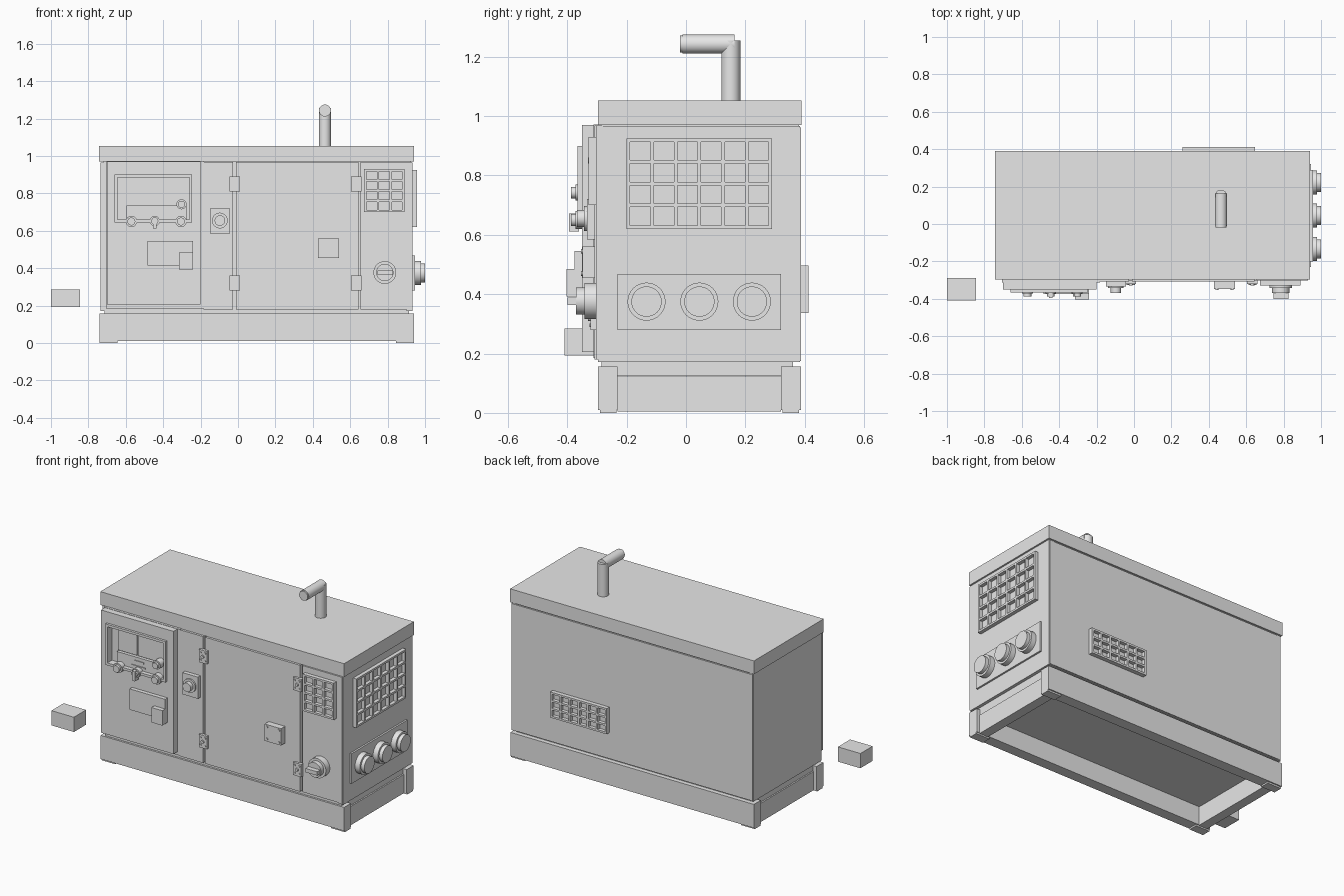
import bpy, bmesh, math
from mathutils import Matrix, Vector

cube = bpy.data.objects.get("Cube")
if cube:
    bpy.data.objects.remove(cube, do_unlink=True)

grey = bpy.data.materials.new("plain grey")
grey.use_nodes = True
COLOUR = (0.8, 0.8, 0.8, 1)
grey.diffuse_color = COLOUR
grey.node_tree.nodes["Principled BSDF"].inputs["Base Color"].default_value = COLOUR


def frame(u, v, w):
    return Matrix((u, v, w)).transposed().to_4x4()


# Working planes: u runs across, v runs up, w points outwards
FRONT = frame((1, 0, 0), (0, 0, 1), (0, -1, 0))
END = frame((0, 1, 0), (0, 0, 1), (1, 0, 0))
BACK = frame((-1, 0, 0), (0, 0, 1), (0, 1, 0))
TOP = Matrix.Identity(4)


def finish(name, bm, plane, smooth=False):
    bm.transform(plane)
    bmesh.ops.recalc_face_normals(bm, faces=bm.faces)
    mesh = bpy.data.meshes.new(name)
    bm.to_mesh(mesh)
    bm.free()
    mesh.materials.append(grey)
    obj = bpy.data.objects.new(name, mesh)
    bpy.context.collection.objects.link(obj)
    if smooth:
        bpy.ops.object.select_all(action="DESELECT")
        obj.select_set(True)
        bpy.context.view_layer.objects.active = obj
        bpy.ops.object.shade_smooth_by_angle(angle=math.radians(35))
    return obj


def plate(name, plane, us, vs, w0, w1, pocket=0):
    """Slab from w0 to w1; odd cells of the us/vs layout become pockets."""
    bm = bmesh.new()
    grid = [[bm.verts.new((u, v, w1)) for v in vs] for u in us]
    cells = []
    for i in range(len(us) - 1):
        for j in range(len(vs) - 1):
            f = bm.faces.new((grid[i][j], grid[i + 1][j], grid[i + 1][j + 1], grid[i][j + 1]))
            if i % 2 and j % 2:
                cells.append(f)
    bm.normal_update()
    rim = [e for e in bm.edges if e.is_boundary]
    side = bmesh.ops.extrude_edge_only(bm, edges=rim)["geom"]
    for v in side:
        if isinstance(v, bmesh.types.BMVert):
            v.co.z = w0
    bmesh.ops.holes_fill(bm, edges=[e for e in bm.edges if e.is_boundary], sides=0)
    if pocket and cells:
        bmesh.ops.inset_individual(bm, faces=cells, thickness=0, depth=-pocket)
    return finish(name, bm, plane)


def disc(name, plane, u, v, r, w0, w1, sides=32):
    bm = bmesh.new()
    bmesh.ops.create_cone(bm, cap_ends=True, segments=sides, radius1=r, radius2=r, depth=w1 - w0,
                          matrix=Matrix.Translation((u, v, (w0 + w1) / 2)))
    return finish(name, bm, plane, True)


def bars(start, end, count, bar=0.012):
    """Alternating bar and opening edges for a grille."""
    size = (end - start - bar * (count + 1)) / count
    out = [start]
    for i in range(count):
        a = start + bar + i * (size + bar)
        out += [a, a + size]
    return out + [end]


# Skid base
plate("front_rail", FRONT, (-0.74, 0.94), (0.01, 0.157), 0.23, 0.297)
plate("back_rail", BACK, (-0.94, 0.74), (0.01, 0.157), 0.32, 0.388)
plate("right_cross_beam", END, (-0.23, 0.32), (0.005, 0.122), -0.72, -0.66)
plate("left_cross_beam", END, (-0.23, 0.32), (0.005, 0.122), 0.86, 0.92)
for x in (-0.74, 0.845):
    for y in (-0.29, 0.325):
        plate("foot", TOP, (x, x + 0.095), (y, y + 0.055), 0, 0.01)
plate("floor_plate", TOP, (-0.715, 0.915), (-0.285, 0.36), 0.125, 0.175)

# Cabinet
plate("cabinet", TOP, (-0.72, 0.925), (-0.285, 0.38), 0.172, 0.975)
plate("back_panel", BACK, (-0.93, 0.73), (0.175, 0.962), 0.37, 0.387)
plate("left_end_panel", END, (-0.297, 0.384), (0.172, 0.966), 0.9, 0.934)
plate("right_end_panel", END, (-0.285, 0.384), (0.172, 0.966), -0.735, -0.71)
plate("roof", TOP, (-0.742, 0.94), (-0.297, 0.39), 0.97, 1.053)

# Front doors
plate("narrow_door", FRONT, (-0.185, -0.026), (0.18, 0.968), 0.28, 0.308)
plate("main_door", FRONT, (-0.012, 0.643), (0.18, 0.968), 0.28, 0.308)
plate("corner_panel", FRONT, (0.656, 0.93), (0.18, 0.968), 0.28, 0.303)
for u in (-0.045, 0.605):
    for v in (0.28, 0.81):
        plate("hinge", FRONT, (u, u + 0.056), (v, v + 0.08), 0.3, 0.322)
        disc("hinge_pin", FRONT, u + 0.028, v + 0.04, 0.01, 0.3, 0.33, 12)
        for dv in (0.016, 0.064):
            for du in (0.012, 0.044):
                disc("hinge_screw", FRONT, u + du, v + dv, 0.006, 0.32, 0.326, 8)

# Door lock and latch
plate("lock_plate", FRONT, (-0.15, -0.043), (0.585, 0.72), 0.3, 0.333)
disc("lock_collar", FRONT, -0.097, 0.655, 0.042, 0.33, 0.343)
disc("lock_button", FRONT, -0.097, 0.655, 0.028, 0.33, 0.368)
plate("latch_box", FRONT, (0.428, 0.54), (0.455, 0.56), 0.3, 0.348)
for u in (0.443, 0.525):
    for v in (0.47, 0.545):
        disc("latch_screw", FRONT, u, v, 0.008, 0.34, 0.353, 12)

# Control panel with a recessed window
plate("panel_backing", FRONT, (-0.705, -0.183), (0.185, 0.972), 0.28, 0.312)
plate("control_panel", FRONT, (-0.7, -0.645, -0.26, -0.2), (0.205, 0.66, 0.885, 0.97),
      0.31, 0.35, 0.03)
plate("bezel_top", FRONT, (-0.66, -0.245), (0.885, 0.9), 0.34, 0.365)
plate("bezel_bottom", FRONT, (-0.66, -0.245), (0.645, 0.66), 0.34, 0.365)
for u in (-0.66, -0.26):
    plate("bezel_side", FRONT, (u, u + 0.015), (0.66, 0.885), 0.34, 0.365)
for u0, u1 in ((-0.597, -0.468), (-0.46, -0.275)):
    plate("screen", FRONT, (u0, u1), (0.74, 0.882), 0.31, 0.328)
plate("switch_shelf", FRONT, (-0.597, -0.275), (0.66, 0.735), 0.31, 0.34)
for u, v, r in ((-0.57, 0.65, 0.03), (-0.445, 0.652, 0.027), (-0.305, 0.65, 0.03), (-0.302, 0.742, 0.027)):
    disc("knob_base", FRONT, u, v, r, 0.31, 0.372)
    disc("knob_cap", FRONT, u, v, r * 0.7, 0.36, 0.388)
plate("selector_lever", FRONT, (-0.455, -0.435), (0.612, 0.672), 0.36, 0.395)
plate("upper_label", FRONT, (-0.477, -0.41), (0.705, 0.715), 0.33, 0.345)
plate("lower_label", FRONT, (-0.495, -0.4), (0.676, 0.684), 0.33, 0.345)
plate("breaker_box", FRONT, (-0.485, -0.24), (0.415, 0.545), 0.34, 0.375)
plate("breaker_switch", FRONT, (-0.315, -0.24), (0.392, 0.485), 0.34, 0.403)

# Grilles
plate("front_grille", FRONT, bars(0.675, 0.89, 3), bars(0.7, 0.93, 4), 0.29, 0.328, 0.022)
plate("end_grille", END, bars(-0.2, 0.29, 6), bars(0.62, 0.925, 4), 0.92, 0.957, 0.022)
plate("back_grille", BACK, bars(-0.648, -0.258, 6), bars(0.337, 0.497, 3), 0.37, 0.413, 0.022)

# Rotary isolator
disc("isolator_ring", FRONT, 0.785, 0.377, 0.061, 0.29, 0.342)
disc("isolator_dial", FRONT, 0.785, 0.377, 0.046, 0.33, 0.37)
plate("isolator_handle", FRONT, (0.745, 0.826), (0.364, 0.388), 0.36, 0.4)

# Power sockets
plate("socket_plate", END, (-0.23, 0.32), (0.28, 0.468), 0.92, 0.945)
for y in (-0.133, 0.045, 0.222):
    disc("socket_ring", END, y, 0.375, 0.064, 0.94, 0.978)
    disc("socket_cap", END, y, 0.375, 0.051, 0.97, 1.0)

# Exhaust pipe
disc("exhaust_riser", TOP, 0.465, 0.151, 0.032, 1.04, 1.255)
disc("exhaust_outlet", FRONT, 0.465, 1.243, 0.032, -0.163, 0.012)
disc("exhaust_lip", FRONT, 0.465, 1.243, 0.029, 0.01, 0.02)

# Separate block beside the cabinet
plate("loose_block", TOP, (-1.0, -0.845), (-0.41, -0.29), 0.193, 0.285)
